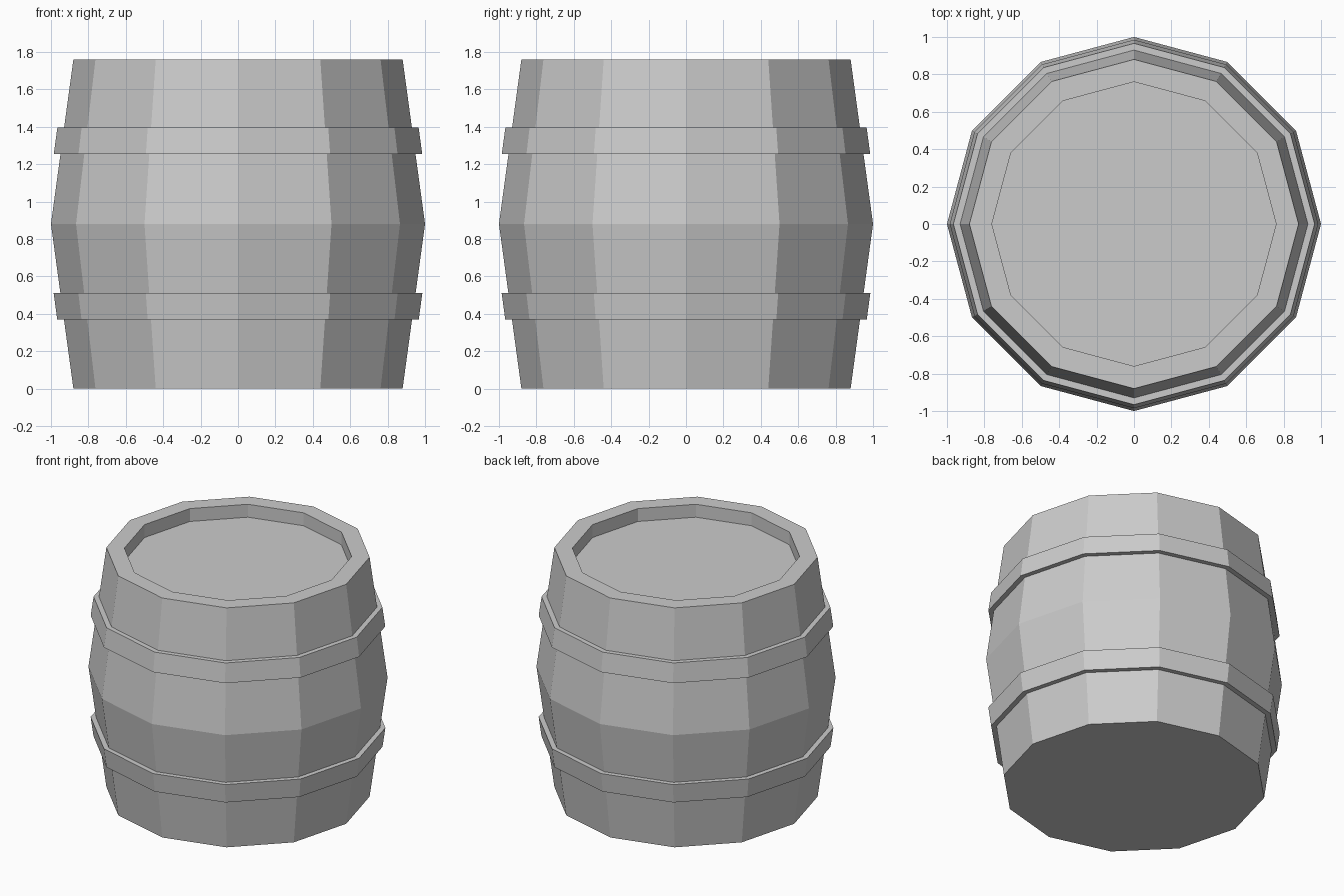
import bpy, bmesh
from math import cos, sin, tau

if "Cube" in bpy.data.objects:
    bpy.data.objects.remove(bpy.data.objects["Cube"])

SIDES = 12
HEIGHT = 1.76


def body_radius(z):
    # straight taper from the belly to either end
    return 1.0 - 0.12 * abs(z - HEIGHT / 2) / (HEIGHT / 2)


def lathe(name, profile, closed=False):
    """Revolve (radius, z) points into a flat-sided solid."""
    bm = bmesh.new()
    rings = [[bm.verts.new((r * cos(tau * i / SIDES), r * sin(tau * i / SIDES), z))
              for i in range(SIDES)] for r, z in profile]
    pairs = list(zip(rings, rings[1:]))
    if closed:
        pairs.append((rings[-1], rings[0]))
    else:
        bm.faces.new(rings[0][::-1])
        bm.faces.new(rings[-1])
    for a, b in pairs:
        for i in range(SIDES):
            j = (i + 1) % SIDES
            bm.faces.new((a[i], a[j], b[j], b[i]))
    bmesh.ops.recalc_face_normals(bm, faces=bm.faces)
    mesh = bpy.data.meshes.new(name)
    bm.to_mesh(mesh)
    bm.free()
    obj = bpy.data.objects.new(name, mesh)
    bpy.context.collection.objects.link(obj)
    return obj


# Bulging body with a raised rim around the sunken lid
lathe("barrel_body", [(0.88, 0), (1.0, HEIGHT / 2), (0.88, HEIGHT),
                      (0.76, HEIGHT), (0.76, HEIGHT - 0.095)])

# Two hoops following the taper of the body
for name, low, high in (("lower_hoop", 0.37, 0.51), ("upper_hoop", 1.255, 1.395)):
    r0, r1 = body_radius(low), body_radius(high)
    lathe(name, [(r0 - 0.005, low), (r0 + 0.036, low),
                 (r1 + 0.036, high), (r1 - 0.005, high)], closed=True)
